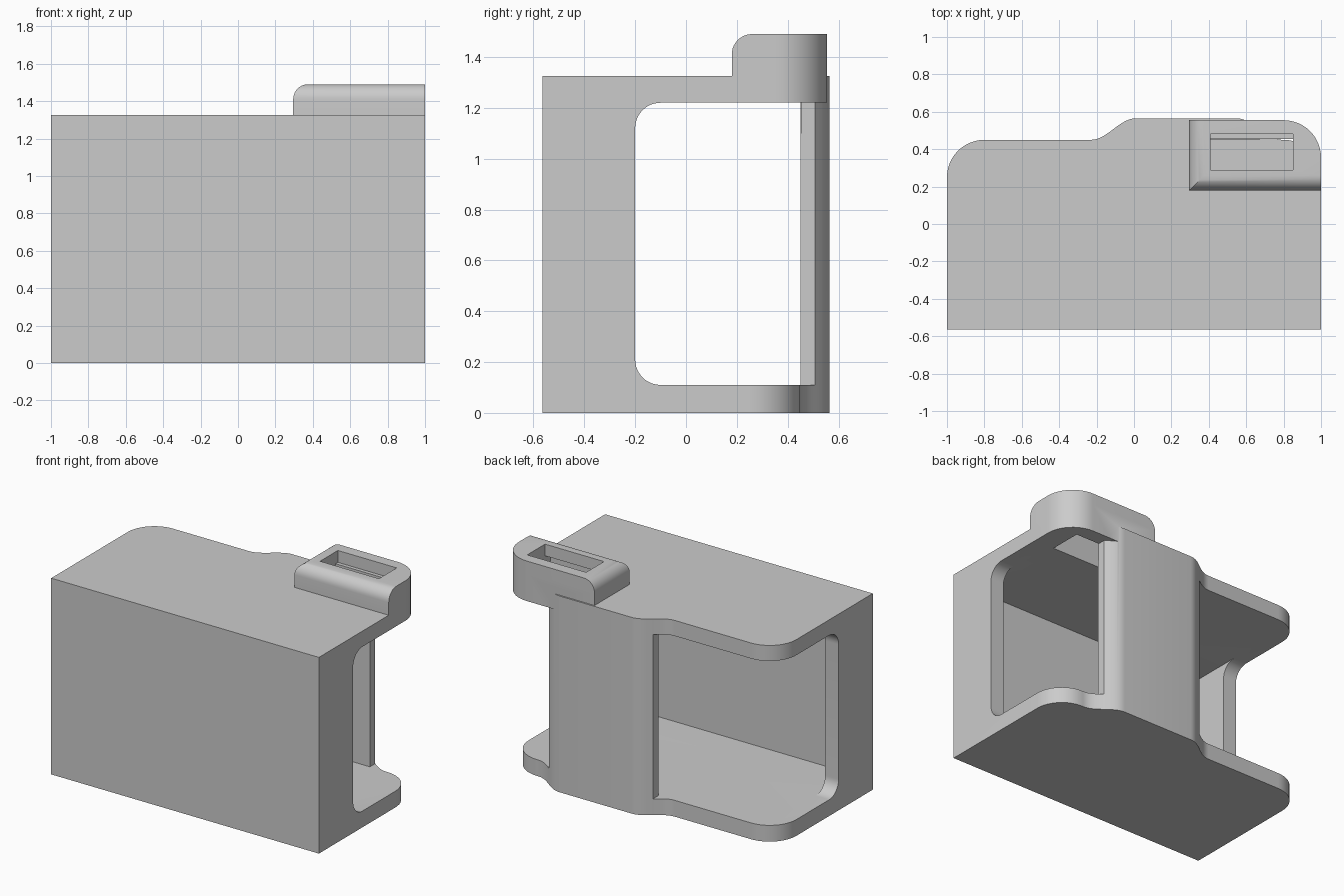
import bpy, bmesh
from math import sin, cos, pi

if "Cube" in bpy.data.objects:
    bpy.data.objects.remove(bpy.data.objects["Cube"], do_unlink=True)

grey = bpy.data.materials.new("plain grey")
grey.use_nodes = True
grey.diffuse_color = (0.6, 0.6, 0.6, 1)
grey.node_tree.nodes["Principled BSDF"].inputs["Base Color"].default_value = (0.6, 0.6, 0.6, 1)


def loft(name, loops):
    """Closed solid through matching loops of points."""
    bm = bmesh.new()
    rings = [[bm.verts.new(p) for p in loop] for loop in loops]
    bm.faces.new(rings[0])
    bm.faces.new(rings[-1])
    count = len(rings[0])
    for a, b in zip(rings, rings[1:]):
        for i in range(count):
            j = (i + 1) % count
            bm.faces.new((a[i], a[j], b[j], b[i]))
    bmesh.ops.recalc_face_normals(bm, faces=bm.faces)
    mesh = bpy.data.meshes.new(name)
    bm.to_mesh(mesh)
    bm.free()
    mesh.materials.append(grey)
    obj = bpy.data.objects.new(name, mesh)
    bpy.context.collection.objects.link(obj)
    return obj


def box(name, x0, x1, y0, y1, z0, z1):
    plan = [(x0, y0), (x1, y0), (x1, y1), (x0, y1)]
    return loft(name, [[(x, y, z) for x, y in plan] for z in (z0, z1)])


def arc(cx, cy, r, start, steps=12):
    """Counter-clockwise quarter circle."""
    angles = [start + pi / 2 * i / steps for i in range(steps + 1)]
    return [(cx + r * cos(a), cy + r * sin(a)) for a in angles]


def wave(x0, x1, y0, y1, steps=14):
    """Smooth S-shaped step."""
    ts = [i / steps for i in range(steps + 1)]
    return [(x0 + (x1 - x0) * t, y0 + (y1 - y0) * (1 - cos(pi * t)) / 2) for t in ts]


def combine(target, other, operation):
    mod = target.modifiers.new(operation, "BOOLEAN")
    mod.object = other
    mod.operation = operation
    mod.solver = "EXACT"
    bpy.context.view_layer.objects.active = target
    bpy.ops.object.modifier_apply(modifier=mod.name)
    bpy.data.objects.remove(other, do_unlink=True)


BACK, REAR, FLOOR, CEILING, TOP = 0.565, 0.45, 0.11, 1.22, 1.325

# Solid housing with rounded back corners and a raised back panel
plan = [(-1, -BACK), (1, -BACK)]
plan += arc(0.8, REAR - 0.2, 0.2, 0)
plan += wave(0.79, 0.55, REAR, BACK)
plan += wave(0.01, -0.23, BACK, REAR)
plan += arc(-0.8, REAR - 0.2, 0.2, pi / 2)
housing = loft("housing", [[(x, y, z) for x, y in plan] for z in (0, TOP)])

# Raised slotted block, rounded along its front and inner top edges
r, steps = 0.08, 10
loops = []
for z, inset in [(CEILING, 0)] + [
        (1.41 + r * sin(a), r * (1 - cos(a)))
        for a in (pi / 2 * i / steps for i in range(steps + 1))]:
    left, front = 0.295 + inset, 0.18 + inset
    outline = [(left, front), (1, front)] + arc(0.8, 0.355, 0.2, 0) + [(left, 0.555)]
    loops.append([(x, y, z) for x, y in outline])
combine(housing, loft("slotted_block", loops), "UNION")

# Inner cavity
combine(housing, box("cavity", -0.9, 0.9, -0.485, REAR, FLOOR, CEILING), "DIFFERENCE")

# Open sides with rounded front corners
window = [(1, FLOOR), (1, CEILING)]
window += arc(-0.1, CEILING - 0.1, 0.1, pi / 2)
window += arc(-0.1, FLOOR + 0.1, 0.1, pi)
for x0, x1 in ((-2, -0.11), (0.67, 2)):
    cutter = loft("side_opening", [[(x, y, z) for y, z in window] for x in (x0, x1)])
    combine(housing, cutter, "DIFFERENCE")

# Stepped slot through the block
combine(housing, box("slot_mouth", 0.41, 0.85, 0.29, 0.48, 1.41, 1.6), "DIFFERENCE")
combine(housing, box("slot_well", 0.41, 0.85, 0.23, 0.455, 1.1, 1.411), "DIFFERENCE")

# Smooth curves, sharp edges
bpy.ops.object.select_all(action="DESELECT")
housing.select_set(True)
bpy.context.view_layer.objects.active = housing
bpy.ops.object.shade_smooth_by_angle(angle=pi / 6)
